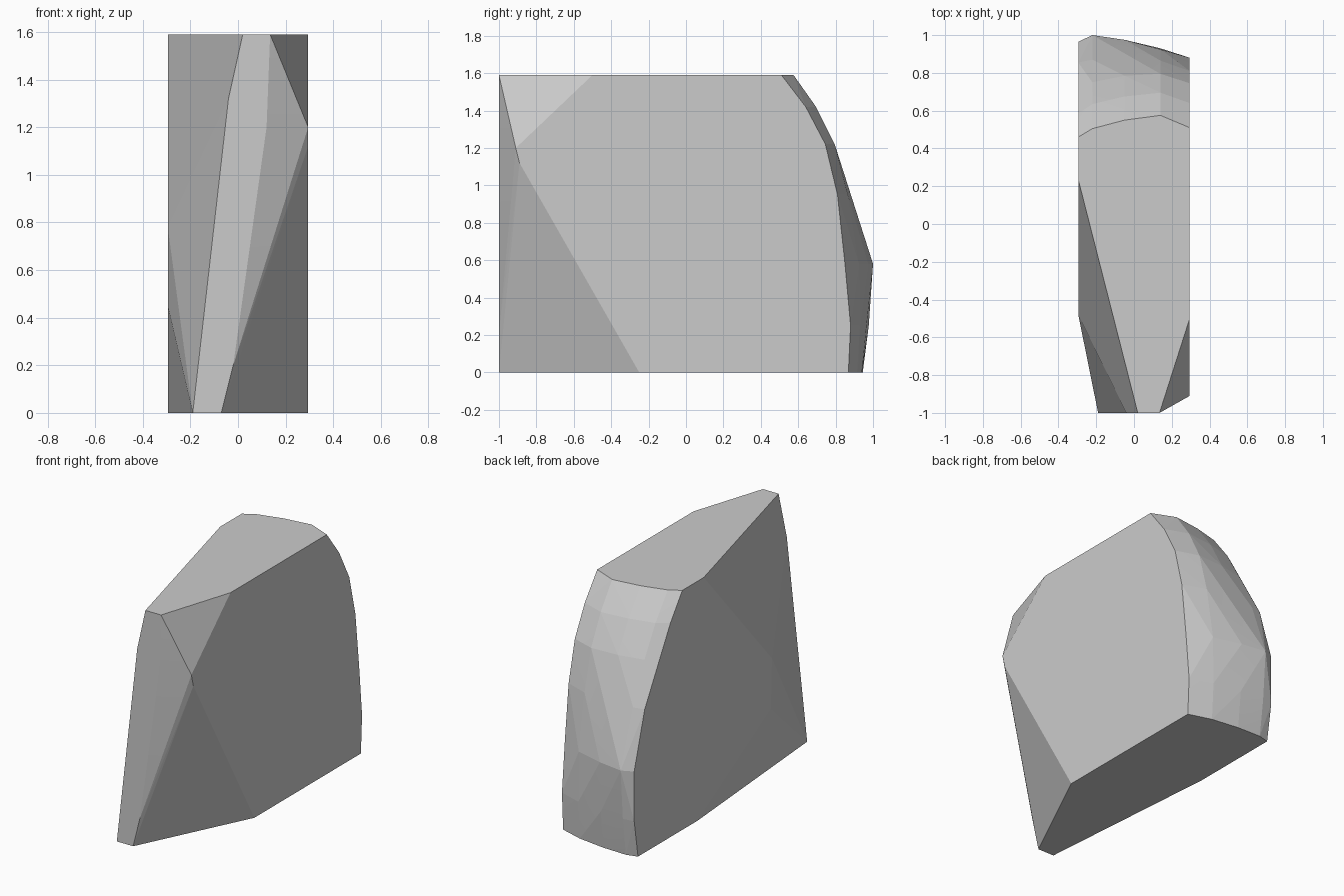
import bpy, bmesh, math

if "Cube" in bpy.data.objects:
    bpy.data.objects.remove(bpy.data.objects["Cube"])

TOP, HALF = 1.59, 0.295

# Chiselled front: narrow facet on y = -1, given as (x, z)
front = [(0.02, TOP), (0.135, TOP), (0.12, 1.2), (-0.02, 0.2),
         (-0.07, 0), (-0.19, 0), (-0.04, 1.32)]
points = [(x, -1, z) for x, z in front]

# Front corners of the two flat sides, given as (y, z)
right = [(-0.5, TOP), (-0.91, 1.2), (-0.89, 1.12), (-0.25, 0)]
left = [(0.235, TOP), (-0.48, 0.78), (-0.47, 0.45), (0.3, 0)]
points += [(HALF, y, z) for y, z in right]
points += [(-HALF, y, z) for y, z in left]

# Rounded back: depth profiles at each width station
levels = [0, 0.25, 0.58, 0.95, 1.22, 1.42, TOP]
back = {
    -HALF: [0.925, 0.965, 0.965, 0.855, 0.70, 0.585, 0.46],
    -0.22: [0.945, 0.977, 1.0, 0.87, 0.75, 0.635, 0.505],
    -0.05: [0.94, 0.965, 0.975, 0.875, 0.785, 0.675, 0.55],
    0.14: [0.915, 0.93, 0.925, 0.865, 0.795, 0.695, 0.575],
    HALF: [0.868, 0.88, 0.85, 0.81, 0.745, 0.64, 0.51],
}
for x, depths in back.items():
    points += [(x, y, z) for y, z in zip(depths, levels)]

# Wrap the faceted block around the points and merge its flat faces
bm = bmesh.new()
for p in points:
    bm.verts.new(p)
hull = bmesh.ops.convex_hull(bm, input=bm.verts)
loose = [v for v in bm.verts if not v.link_faces]
bmesh.ops.delete(bm, geom=loose, context='VERTS')
bmesh.ops.dissolve_limit(bm, angle_limit=math.radians(0.5),
                         verts=bm.verts, edges=bm.edges)
bmesh.ops.recalc_face_normals(bm, faces=bm.faces)

mesh = bpy.data.meshes.new("stone_slab")
bm.to_mesh(mesh)
bm.free()
slab = bpy.data.objects.new("stone_slab", mesh)
bpy.context.collection.objects.link(slab)

# Soften only the shallow facets, keep the chiselled edges crisp
bpy.context.view_layer.objects.active = slab
slab.select_set(True)
bpy.ops.object.shade_smooth_by_angle(angle=math.radians(3))
